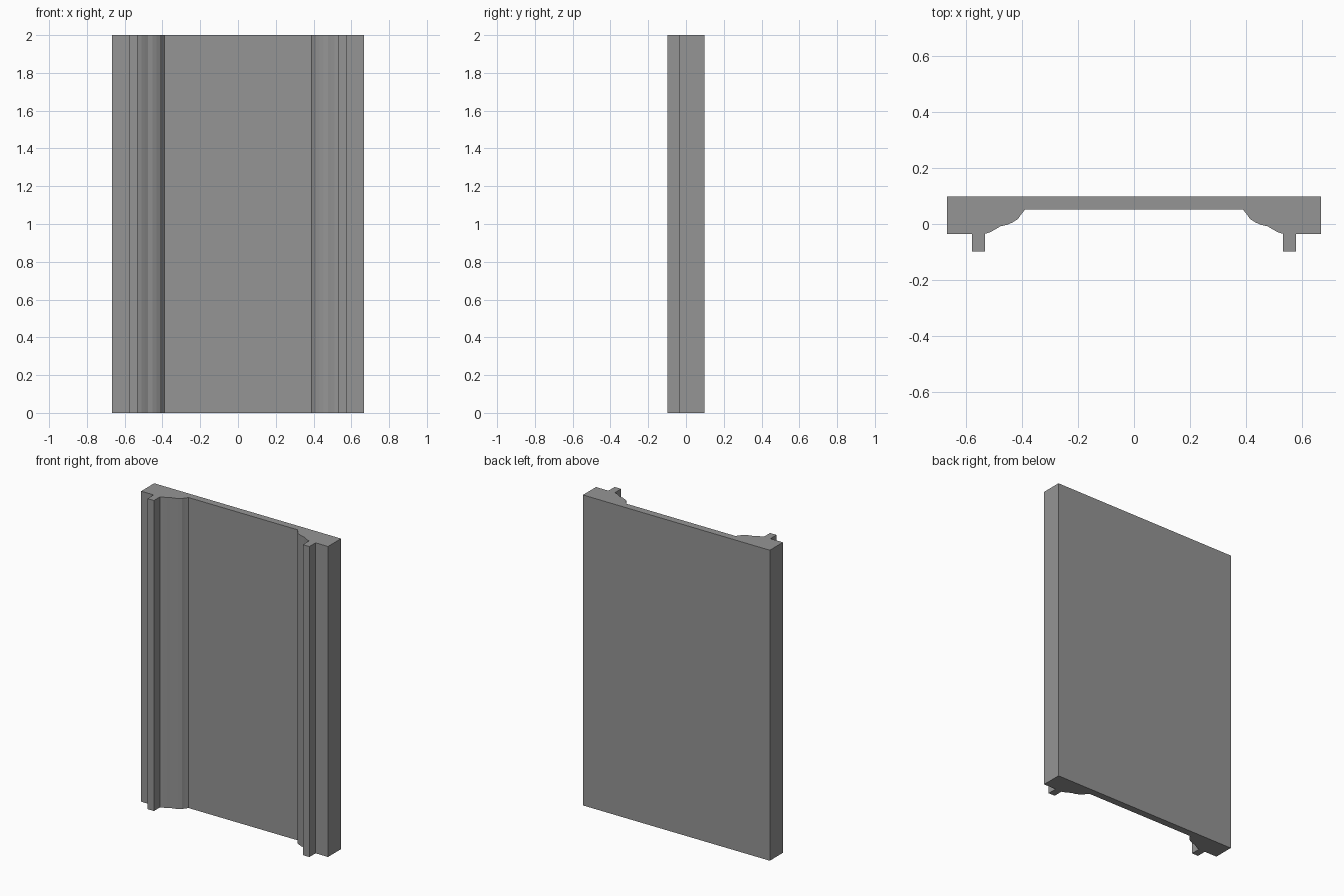
import bpy
import bmesh

cube = bpy.data.objects.get("Cube")
if cube:
    bpy.data.objects.remove(cube, do_unlink=True)

HEIGHT = 2.0
BACK = 0.098

# Plain grey finish
grey = bpy.data.materials.new("plain_grey")
grey.use_nodes = True
colour = (0.3, 0.3, 0.3, 1.0)
grey.diffuse_color = colour
grey.node_tree.nodes["Principled BSDF"].inputs["Base Color"].default_value = colour

# Left half of the cross-section: outer edge, front rib, curved moulding, thin panel
half = [
    (0.666, BACK), (0.666, -0.035),
    (0.577, -0.035), (0.577, -0.098), (0.531, -0.098), (0.531, -0.035),
    (0.512, -0.029), (0.494, -0.019), (0.476, -0.008), (0.452, -0.003),
    (0.432, 0.006), (0.413, 0.018), (0.403, 0.033), (0.388, 0.052),
]
outline = half + [(-x, y) for x, y in reversed(half)]

# Extrude the mirrored section to full height
bm = bmesh.new()
base = bm.faces.new([bm.verts.new((x, y, 0)) for x, y in outline])
top = bmesh.ops.extrude_face_region(bm, geom=[base], use_keep_orig=True)["geom"]
bmesh.ops.translate(bm, vec=(0, 0, HEIGHT),
                    verts=[v for v in top if isinstance(v, bmesh.types.BMVert)])
bmesh.ops.recalc_face_normals(bm, faces=bm.faces)

mesh = bpy.data.meshes.new("moulded_panel")
bm.to_mesh(mesh)
bm.free()
mesh.materials.append(grey)
panel = bpy.data.objects.new("moulded_panel", mesh)
bpy.context.collection.objects.link(panel)
